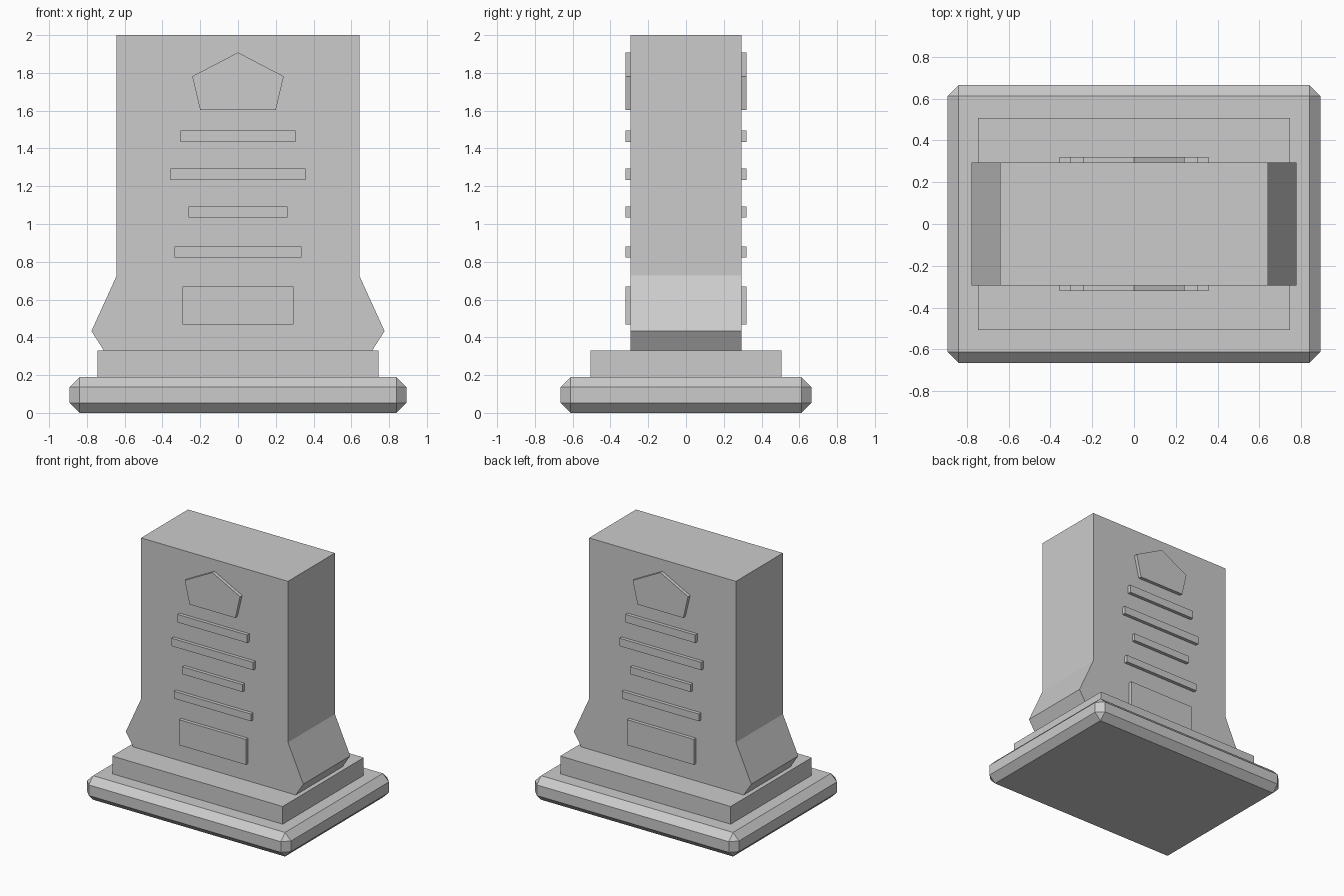
import bpy, bmesh

if "Cube" in bpy.data.objects:
    bpy.data.objects.remove(bpy.data.objects["Cube"])

def add_object(name, bm):
    bmesh.ops.recalc_face_normals(bm, faces=bm.faces)
    mesh = bpy.data.meshes.new(name)
    bm.to_mesh(mesh)
    bm.free()
    obj = bpy.data.objects.new(name, mesh)
    bpy.context.collection.objects.link(obj)
    return obj

def slab(name, half_x, half_y, z0, z1, bevel=0):
    bm = bmesh.new()
    bmesh.ops.create_cube(bm, size=1)
    for v in bm.verts:
        v.co.x *= 2 * half_x
        v.co.y *= 2 * half_y
        v.co.z = z1 if v.co.z > 0 else z0
    if bevel:
        bmesh.ops.bevel(bm, geom=bm.edges[:], offset=bevel, segments=1,
                        affect='EDGES', clamp_overlap=True)
    return add_object(name, bm)

def extrude_profile(name, right_half, y0, y1):
    """Mirror a right-hand (x, z) outline and extrude it along y."""
    left_half = [(-x, z) for x, z in reversed(right_half) if x > 0]
    bm = bmesh.new()
    face = bm.faces.new([bm.verts.new((x, y0, z)) for x, z in right_half + left_half])
    moved = bmesh.ops.extrude_face_region(bm, geom=[face])['geom']
    verts = [g for g in moved if isinstance(g, bmesh.types.BMVert)]
    bmesh.ops.translate(bm, verts=verts, vec=(0, y1 - y0, 0))
    return add_object(name, bm)

BODY_Y, RELIEF_Y = 0.293, 0.32

def relief(name, right_half):
    """Raised detail on the front, mirrored to the back."""
    obj = extrude_profile(name, right_half, -RELIEF_Y, -BODY_Y)
    mod = obj.modifiers.new("Mirror", 'MIRROR')
    mod.use_axis = (False, True, False)

# Stepped plinth
slab("base", 0.892, 0.664, 0, 0.19, 0.053)
slab("step", 0.745, 0.506, 0.19, 0.33)

# Upright stone with flared foot
extrude_profile("stone", [(0.71, 0.33), (0.776, 0.433), (0.642, 0.727), (0.642, 2.0)],
                -BODY_Y, BODY_Y)

# Pentagon emblem
relief("emblem", [(0.2, 1.603), (0.242, 1.782), (0, 1.908)])

# Inscription bars and lower plate
bars = [("bar_1", 0.304, 1.433, 1.496), ("bar_2", 0.357, 1.232, 1.294),
        ("bar_3", 0.262, 1.035, 1.093), ("bar_4", 0.337, 0.823, 0.88),
        ("plate", 0.293, 0.467, 0.668)]
for name, half, z0, z1 in bars:
    relief(name, [(half, z0), (half, z1)])
